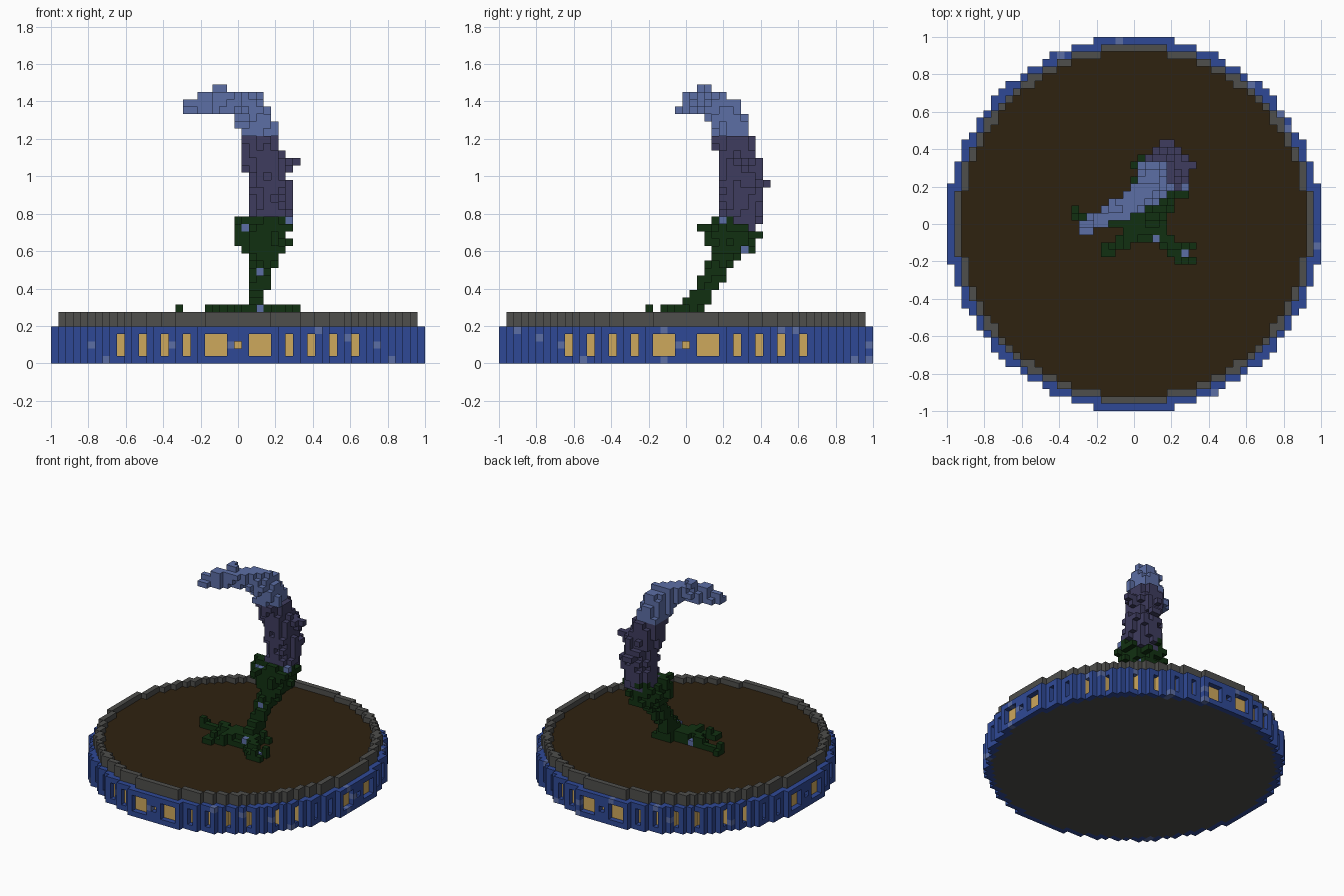
import bpy, random
from mathutils import Vector

if "Cube" in bpy.data.objects:
    bpy.data.objects.remove(bpy.data.objects["Cube"])

random.seed(7)
H = 2 / 51                      # voxel edge length


def mat(name, r, g, b):
    lin = [((c / 255 + 0.055) / 1.055) ** 2.4 if c > 10 else c / 255 / 12.92 for c in (r, g, b)]
    m = bpy.data.materials.new(name)
    m.diffuse_color = (*lin, 1)
    m.use_nodes = True
    m.node_tree.nodes["Principled BSDF"].inputs["Base Color"].default_value = m.diffuse_color
    return m


MATS = {
    "blue": mat("deep blue", 47, 73, 150),
    "pale": mat("pale blue", 92, 110, 165),
    "gold": mat("gold", 206, 168, 92),
    "grey": mat("stone grey", 78, 78, 76),
    "soil": mat("dark brown", 47, 34, 16),
    "green": mat("dark green", 17, 48, 17),
    "purple": mat("dusk purple", 62, 60, 94),
}
grid = {}                       # (i, j, k) -> (part, colour)


def disc(part, colour, r0, r1, levels):
    for i in range(-26, 27):
        for j in range(-26, 27):
            if r0 * abs(r0) < i * i + j * j <= r1 * r1:
                for k in levels:
                    grid[i, j, k] = (part, colour)


def tube(part, colour, path, rough, zmin=0.235, zmax=9.0, overwrite=False):
    """Fill voxels near a path of (x, y, z, radius) with a ragged edge."""
    near = {}
    for a, b in zip(path, path[1:]):
        a, b = Vector(a), Vector(b)
        n = max(2, int((b - a).xyz.length / (H * 0.4)))
        for s in range(n + 1):
            p = a.lerp(b, s / n)
            r = p.w
            lo = [int((c - r) / H) - 2 for c in p.xyz]
            hi = [int((c + r) / H) + 2 for c in p.xyz]
            for i in range(lo[0], hi[0] + 1):
                for j in range(lo[1], hi[1] + 1):
                    for k in range(max(6, lo[2]), hi[2] + 1):
                        c = Vector((i * H, j * H, (k + 0.5) * H))
                        if zmin <= c.z <= zmax:
                            d = (c - p.xyz).length - r
                            near[i, j, k] = min(near.get((i, j, k), 9), d)
    for cell in sorted(near):
        if near[cell] <= random.uniform(-rough, rough * 0.6):
            if overwrite or cell not in grid:
                grid[cell] = (part, colour)


# Round base: gold core, underside, blue band with windows
disc("window_core", "gold", -1, 24.5, range(1, 5))
disc("underside", "grey", -1, 24.5, range(0, 1))
disc("base_band", "blue", 24.5, 25.5, range(0, 5))
for (i, j, k), (part, _) in list(grid.items()):
    if part == "base_band":
        m = min(abs(i), abs(j))
        if (m in (2, 3, 4, 7, 10, 13, 16) and 1 <= k <= 3) or (m == 0 and k == 2):
            del grid[i, j, k]
        elif random.random() < 0.035:
            grid[i, j, k] = (part, "pale")

# Raised rim and sunken soil
disc("rim", "grey", 23.5, 24.5, range(5, 7))
disc("soil", "soil", -1, 23.5, range(5, 6))

# Twisting purple trunk
tube("trunk", "purple", [(0.17, 0.28, 0.70, 0.10), (0.175, 0.295, 0.85, 0.115),
                         (0.17, 0.295, 1.00, 0.11), (0.12, 0.27, 1.15, 0.105),
                         (0.10, 0.23, 1.26, 0.10)], 0.02, zmin=0.72, zmax=1.22)
for cell in ((8, 8, 27), (5, 11, 24)):     # stray bark knots
    grid[cell] = ("trunk", "purple")
    grid[cell[0] - 1, cell[1] - 1, cell[2]] = ("trunk", "purple")
    grid[cell[0] - 1, cell[1], cell[2]] = ("trunk", "purple")

# Drooping pale crown
tube("crown", "pale", [(0.11, 0.24, 1.20, 0.10), (0.09, 0.21, 1.33, 0.095),
                       (0.03, 0.15, 1.385, 0.075), (-0.10, 0.07, 1.40, 0.065),
                       (-0.18, 0.02, 1.375, 0.05), (-0.27, -0.02, 1.37, 0.035)],
     0.02, zmin=1.22, zmax=1.45)
for cell in ((-3, 2, 37), (-2, 2, 37), (-3, 3, 37), (-7, -1, 34), (-7, 0, 34)):
    grid[cell] = ("crown", "pale")

# Green stem and leafy collar
tube("stem", "green", [(0.09, 0.03, 0.25, 0.06), (0.11, 0.09, 0.38, 0.055),
                       (0.115, 0.15, 0.50, 0.06), (0.14, 0.22, 0.60, 0.08),
                       (0.16, 0.26, 0.72, 0.115)], 0.012, zmax=0.74)
tube("collar", "green", [(0.14, 0.24, 0.66, 0.125), (0.15, 0.26, 0.72, 0.135)],
     0.03, zmin=0.58, zmax=0.78)
tube("collar", "green", [(0.02, 0.20, 0.64, 0.035), (0.01, 0.24, 0.76, 0.03)], 0.01)
tube("collar", "green", [(0.20, 0.12, 0.66, 0.035), (0.28, 0.19, 0.76, 0.03)], 0.01)
tube("collar", "green", [(0.09, 0.10, 0.74, 0.03), (0.02, 0.32, 0.70, 0.03)], 0.01, zmax=0.78)

# Spreading roots
for root in (
    [(0.08, 0.02, 0.29, 0.06), (0.0, -0.02, 0.27, 0.05), (-0.05, -0.10, 0.26, 0.04),
     (-0.15, -0.15, 0.26, 0.035)],
    [(0.0, 0.0, 0.27, 0.05), (-0.12, 0.02, 0.26, 0.04), (-0.24, 0.04, 0.26, 0.03),
     (-0.31, 0.04, 0.27, 0.03), (-0.31, 0.09, 0.27, 0.028)],
    [(0.10, 0.0, 0.29, 0.06), (0.15, -0.06, 0.27, 0.045), (0.22, -0.14, 0.26, 0.04),
     (0.29, -0.20, 0.26, 0.032)],
    [(0.22, -0.14, 0.26, 0.035), (0.31, -0.12, 0.26, 0.03)],
    [(0.09, 0.0, 0.27, 0.05), (0.05, -0.08, 0.26, 0.035)],
    [(0.10, 0.05, 0.27, 0.05), (0.2, 0.08, 0.26, 0.035)],
):
    tube("roots", "green", root, 0.008, zmax=0.34)

# A few pale flecks in the green growth
for cell, (part, _) in list(grid.items()):
    if part in ("stem", "collar", "roots") and random.random() < 0.03:
        grid[cell] = (part, "pale")

# Turn exposed voxel sides into one mesh per part
SIDES = {
    (1, 0, 0): [(1, 0, 0), (1, 1, 0), (1, 1, 1), (1, 0, 1)],
    (-1, 0, 0): [(0, 0, 0), (0, 0, 1), (0, 1, 1), (0, 1, 0)],
    (0, 1, 0): [(0, 1, 0), (0, 1, 1), (1, 1, 1), (1, 1, 0)],
    (0, -1, 0): [(0, 0, 0), (1, 0, 0), (1, 0, 1), (0, 0, 1)],
    (0, 0, 1): [(0, 0, 1), (1, 0, 1), (1, 1, 1), (0, 1, 1)],
    (0, 0, -1): [(0, 0, 0), (0, 1, 0), (1, 1, 0), (1, 0, 0)],
}
parts = {}
for (i, j, k), (part, colour) in grid.items():
    for (dx, dy, dz), corners in SIDES.items():
        if (i + dx, j + dy, k + dz) not in grid:
            parts.setdefault(part, []).append(
                (colour, [(i + a, j + b, k + c) for a, b, c in corners]))

for part, faces in parts.items():
    index, polys = {}, []
    for _, quad in faces:
        polys.append([index.setdefault(v, len(index)) for v in quad])
    verts = [((x - 0.5) * H, (y - 0.5) * H, z * H) for x, y, z in index]
    mesh = bpy.data.meshes.new(part)
    mesh.from_pydata(verts, [], polys)
    used = sorted({c for c, _ in faces})
    for c in used:
        mesh.materials.append(MATS[c])
    for poly, (c, _) in zip(mesh.polygons, faces):
        poly.material_index = used.index(c)
    mesh.update()
    bpy.context.collection.objects.link(bpy.data.objects.new(part, mesh))
